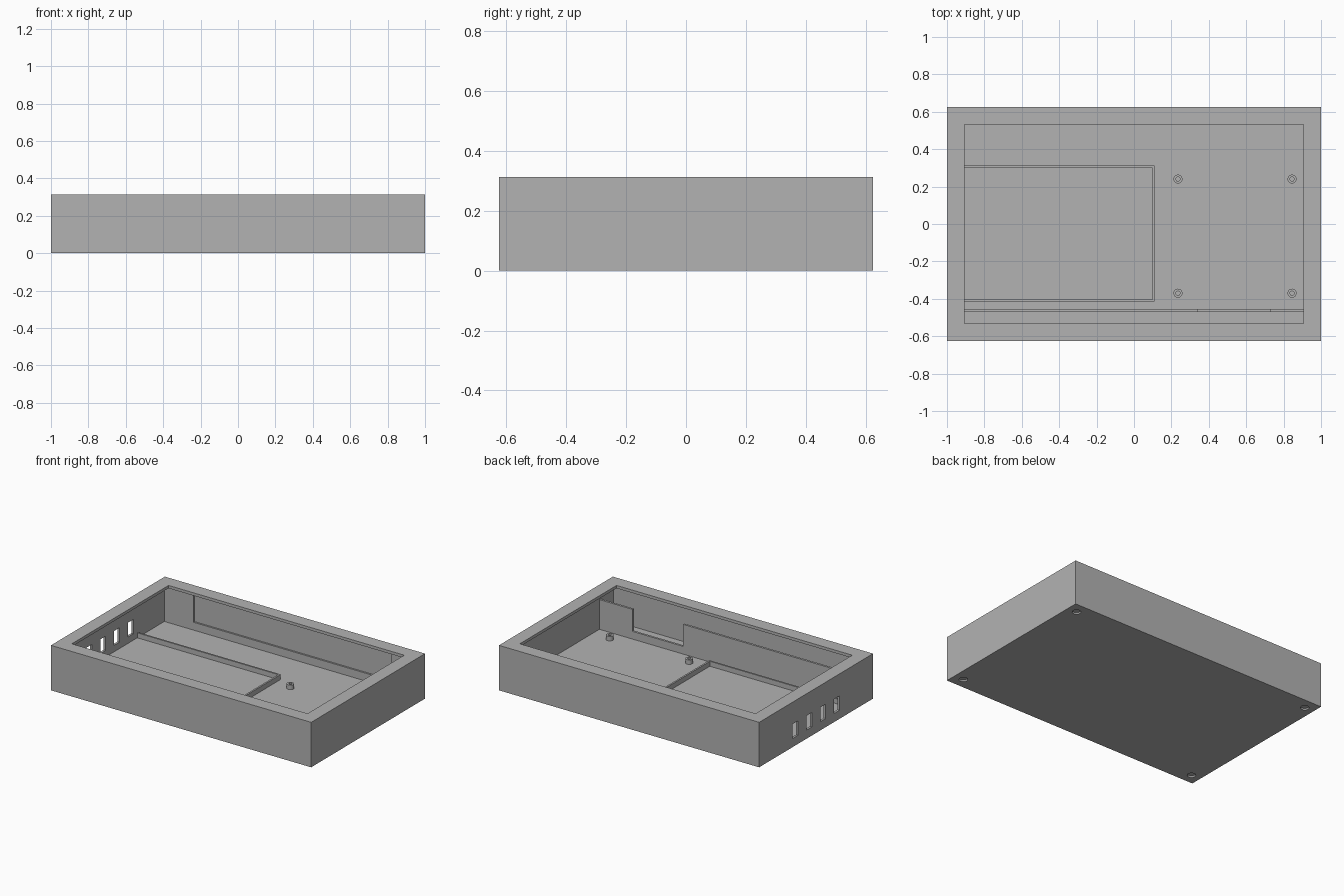
import bpy
import bmesh
from mathutils import Matrix

if "Cube" in bpy.data.objects:
    bpy.data.objects.remove(bpy.data.objects["Cube"], do_unlink=True)

grey = bpy.data.materials.new("plain_grey")
grey.use_nodes = True
colour = (0.45, 0.45, 0.45, 1)
grey.diffuse_color = colour
grey.node_tree.nodes["Principled BSDF"].inputs["Base Color"].default_value = colour

X, Y, H = 1.0, 0.625, 0.3125      # outer half sizes and height
T = 0.0156                        # wall thickness
LIP = 0.094                       # rim width
IX, IY = X - T, Y - T             # inner half sizes


def finish(name, bm):
    mesh = bpy.data.meshes.new(name)
    bm.to_mesh(mesh)
    bm.free()
    mesh.materials.append(grey)
    ob = bpy.data.objects.new(name, mesh)
    bpy.context.collection.objects.link(ob)
    return ob


def box(name, x0, x1, y0, y1, z0, z1):
    bm = bmesh.new()
    centre = Matrix.Translation(((x0 + x1) / 2, (y0 + y1) / 2, (z0 + z1) / 2))
    size = Matrix.Diagonal((x1 - x0, y1 - y0, z1 - z0, 1))
    bmesh.ops.create_cube(bm, size=1, matrix=centre @ size)
    return finish(name, bm)


def cylinder(name, x, y, z0, z1, r):
    bm = bmesh.new()
    bmesh.ops.create_cone(bm, cap_ends=True, segments=24, radius1=r, radius2=r,
                          depth=z1 - z0,
                          matrix=Matrix.Translation((x, y, (z0 + z1) / 2)))
    return finish(name, bm)


def cut(ob, cutter):
    mod = ob.modifiers.new("cut", 'BOOLEAN')
    mod.operation = 'DIFFERENCE'
    mod.solver = 'EXACT'
    mod.object = cutter
    bpy.context.view_layer.objects.active = ob
    bpy.ops.object.modifier_apply(modifier=mod.name)
    bpy.data.objects.remove(cutter, do_unlink=True)


# Hollow case with an overhanging rim
case = box("case", -X, X, -Y, Y, 0, H)
cut(case, box("cavity", -IX, IX, -IY, IY, T, H - 0.02))
cut(case, box("opening", -X + LIP, X - LIP, -Y + LIP, Y - LIP, H - 0.05, H + 0.1))

# Row of upright slots through one end wall
for i in range(4):
    y = (i - 1.5) * 0.152
    cut(case, box("slot", -X - 0.1, -X + 0.05, y - 0.029, y + 0.029, 0.06, 0.16))

# Screw recesses under the corners
for sx in (-1, 1):
    for sy in (-1, 1):
        cut(case, cylinder("recess", sx * 0.93, sy * 0.55, -0.05, 0.011, 0.027))

# Notched divider along the front
divider = box("front_divider", -IX, IX, -0.47, -0.455, T, 0.222)
cut(divider, box("notch", 0.34, 0.73, -0.6, -0.4, 0.069, 0.4))

# Thin liner on the back wall with a long window
liner = box("back_liner", -IX, IX, IY - 0.012, IY, T, H - 0.02)
cut(liner, box("window", -0.76, 0.76, IY - 0.1, IY + 0.1, 0.07, H + 0.1))

# Low fence around the tray area
box("fence_back", -IX, 0.11, 0.30, 0.312, T, 0.05)
box("fence_front", -IX, 0.11, -0.415, -0.403, T, 0.05)
box("fence_end", 0.099, 0.111, -0.403, 0.30, T, 0.05)

# Hollow standoffs
for x in (0.235, 0.845):
    for y in (-0.37, 0.24):
        post = cylinder("standoff", x, y, T, 0.047, 0.024)
        cut(post, cylinder("bore", x, y, T + 0.004, 0.1, 0.011))
